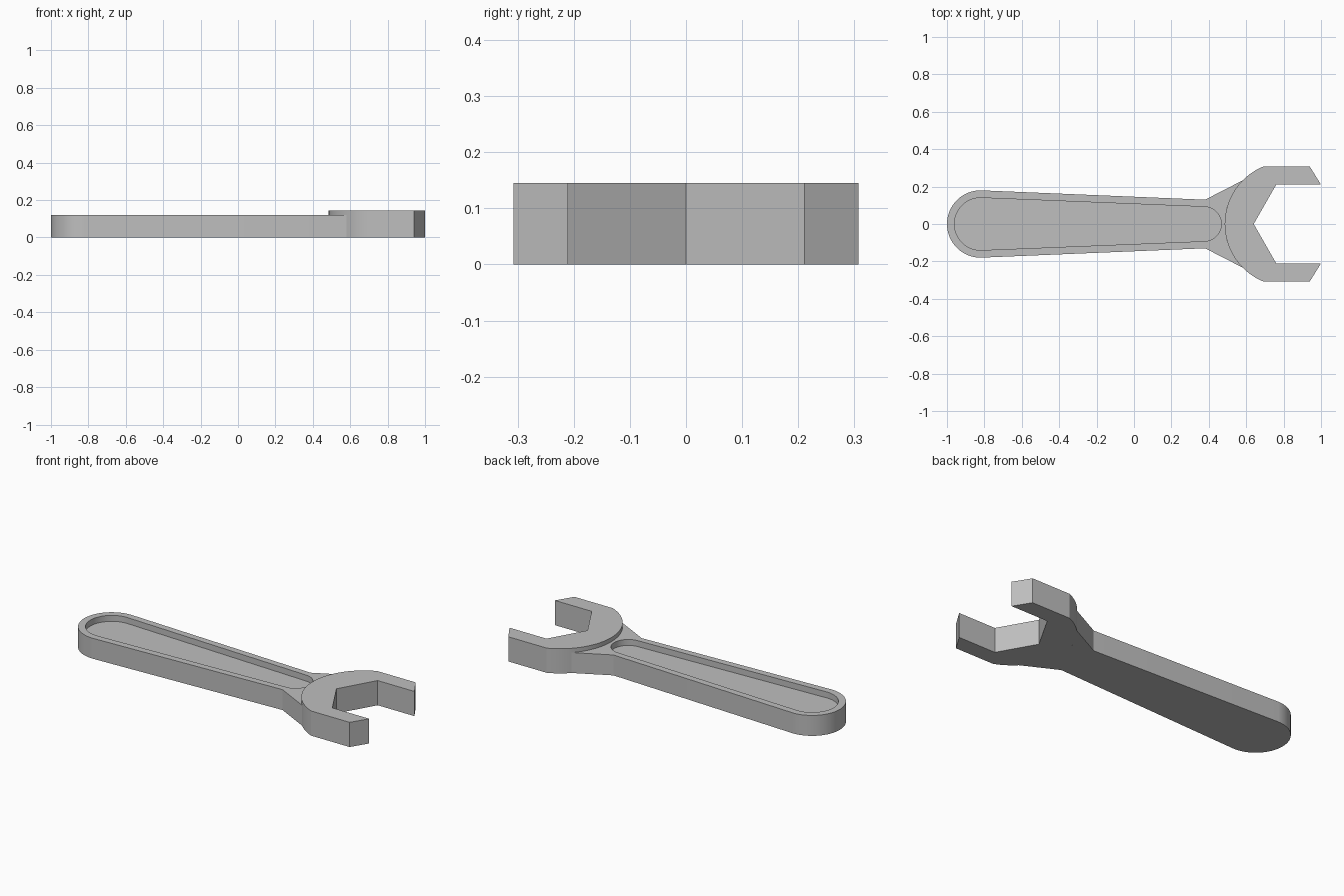
import bpy
import bmesh
from math import radians, sin, cos, asin, acos, pi

if "Cube" in bpy.data.objects:
    bpy.data.objects.remove(bpy.data.objects["Cube"])

HANDLE_TOP, HEAD_TOP, RECESS_FLOOR = 0.12, 0.145, 0.085
HEAD_X, HEAD_R = 0.817, 0.332

# Brushed grey metal
steel = bpy.data.materials.new("steel_grey")
steel.use_nodes = True
grey = (0.52, 0.52, 0.52, 1)
steel.diffuse_color = grey
steel.node_tree.nodes["Principled BSDF"].inputs["Base Color"].default_value = grey


def arc(cx, r, start, end, steps):
    """Points on a circle centred on the x axis, angles in radians."""
    angles = [start + (end - start) * i / steps for i in range(steps + 1)]
    return [(cx + r * cos(a), r * sin(a)) for a in angles]


def extrude_outline(name, outline, z0, z1):
    """Turn a closed plan outline into a solid prism."""
    bm = bmesh.new()
    base = bm.faces.new([bm.verts.new((x, y, z0)) for x, y in outline])
    top = bmesh.ops.extrude_face_region(bm, geom=[base])["geom"]
    verts = [v for v in top if isinstance(v, bmesh.types.BMVert)]
    bmesh.ops.translate(bm, verts=verts, vec=(0, 0, z1 - z0))
    bmesh.ops.recalc_face_normals(bm, faces=bm.faces[:])
    mesh = bpy.data.meshes.new(name)
    bm.to_mesh(mesh)
    bm.free()
    mesh.materials.append(steel)
    obj = bpy.data.objects.new(name, mesh)
    bpy.context.collection.objects.link(obj)
    return obj


def activate(obj):
    bpy.ops.object.select_all(action="DESELECT")
    obj.select_set(True)
    bpy.context.view_layer.objects.active = obj


# Handle: round end, tapered grip, neck flaring to the curved back of the head
neck = acos((HEAD_X - 0.58) / HEAD_R)
handle_outline = (
    arc(-0.82, 0.18, pi / 2, 3 * pi / 2, 32)
    + [(0.38, -0.13)]
    + arc(HEAD_X, HEAD_R, pi + neck, pi - neck, 24)
    + [(0.38, 0.13)]
)
handle = extrude_outline("handle", handle_outline, 0, HANDLE_TOP)

# Shallow tapered recess in the upper face of the grip
recess_outline = (arc(-0.82, 0.14, pi / 2, 3 * pi / 2, 32)
                  + arc(0.375, 0.092, -pi / 2, pi / 2, 24))
cutter = extrude_outline("recess_cutter", recess_outline, RECESS_FLOOR, 0.2)
cutter.hide_render = True
cut = handle.modifiers.new("recess", "BOOLEAN")
cut.operation = "DIFFERENCE"
cut.solver = "EXACT"
cut.object = cutter
activate(handle)
bpy.ops.object.modifier_apply(modifier=cut.name)
bpy.data.objects.remove(cutter)

# Open jaw head: curved back, straight flanks, angled tips and hexagonal mouth
shoulder = asin(0.307 / HEAD_R)
upper_jaw = [(0.94, 0.307), (1.0, 0.21), (0.76, 0.21)]
lower_jaw = [(x, -y) for x, y in reversed(upper_jaw)]
head_outline = (arc(HEAD_X, HEAD_R, pi + shoulder, pi - shoulder, 36)
                + upper_jaw + [(0.64, 0)] + lower_jaw)
head = extrude_outline("jaw_head", head_outline, 0, HEAD_TOP)

# Smooth the curved walls, keep the edges crisp
for part in (handle, head):
    activate(part)
    bpy.ops.object.shade_smooth_by_angle(angle=radians(20))
